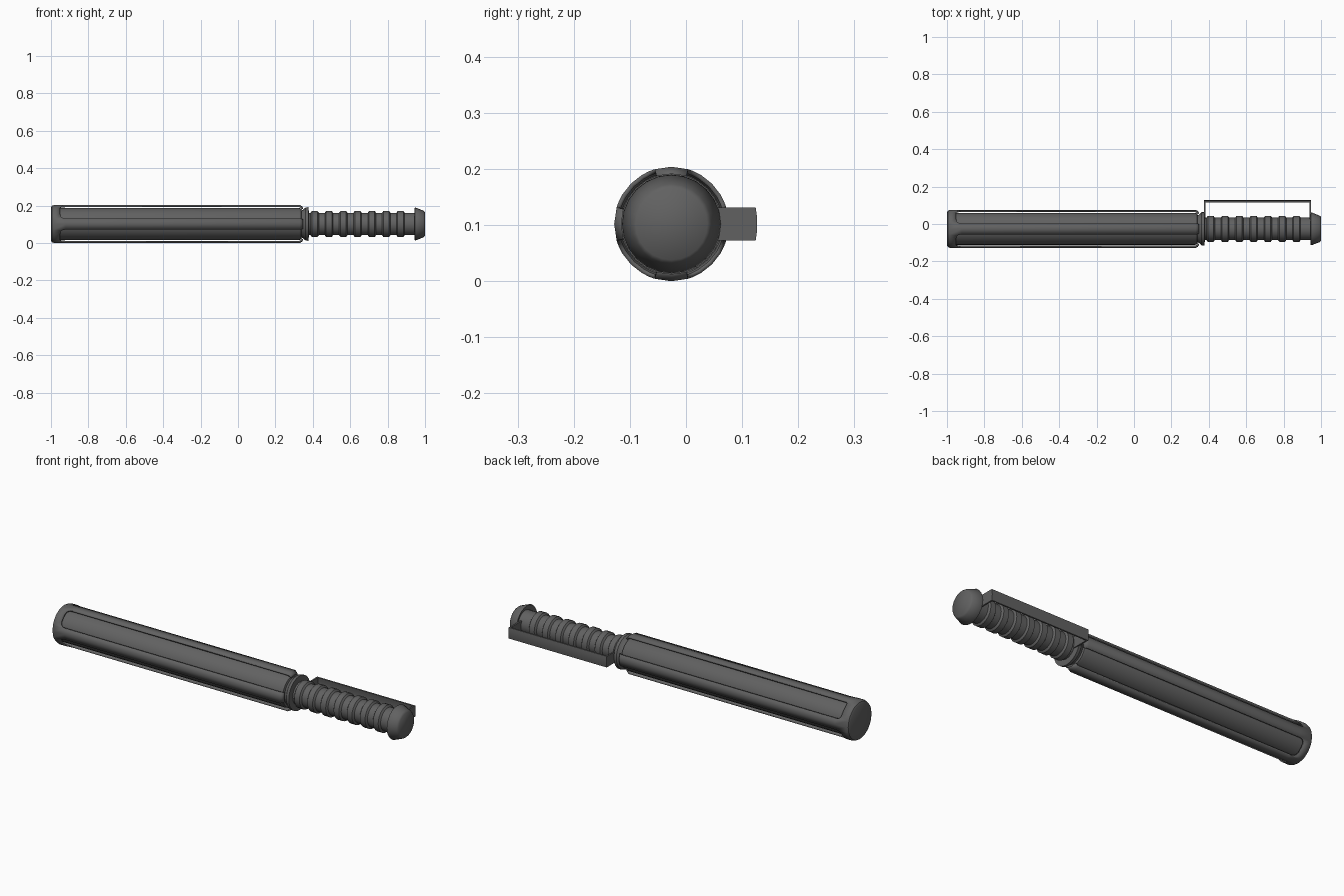
import bpy, bmesh
from math import sin, cos, radians, pi

if "Cube" in bpy.data.objects:
    bpy.data.objects.remove(bpy.data.objects["Cube"])

CY, CZ = -0.026, 0.102          # main axis, running along x

grey = bpy.data.materials.new("dark_grey")
grey.diffuse_color = (0.12, 0.12, 0.12, 1)
grey.use_nodes = True
grey.node_tree.nodes["Principled BSDF"].inputs["Base Color"].default_value = grey.diffuse_color


def pt(x, r, a):
    return (x, CY + r * sin(a), CZ + r * cos(a))


def finish(bm, name, angle=35):
    bmesh.ops.recalc_face_normals(bm, faces=bm.faces)
    me = bpy.data.meshes.new(name)
    bm.to_mesh(me)
    bm.free()
    ob = bpy.data.objects.new(name, me)
    bpy.context.collection.objects.link(ob)
    me.materials.append(grey)
    bpy.ops.object.select_all(action='DESELECT')
    ob.select_set(True)
    bpy.context.view_layer.objects.active = ob
    bpy.ops.object.shade_smooth_by_angle(angle=radians(angle))
    return ob


def lathe(name, profile, n=24, angle=35):
    """Revolve (x, r) points around the main axis, closing both ends."""
    bm = bmesh.new()
    rings = [[bm.verts.new(pt(x, r, 2 * pi * i / n)) for i in range(n)] for x, r in profile]
    for a, b in zip(rings, rings[1:]):
        for i in range(n):
            j = (i + 1) % n
            bm.faces.new((a[i], a[j], b[j], b[i]))
    bm.faces.new(rings[0])
    bm.faces.new(rings[-1])
    return finish(bm, name, angle)


# Outer sleeve: closed end cap and four ribs separated by round-cornered slots
cols = [(0, -0.922), (17, -0.922), (18.5, -0.938), (23, -0.948), (31, -0.951),
        (45, -0.951), (59, -0.951), (67, -0.948), (71.5, -0.938), (73, -0.922)]
angles = [(q * 90 + a, x) for q in range(4) for a, x in cols]
n = len(angles)
bm = bmesh.new()
rows = []
for x, r in [(-1, 0.088), (-0.995, 0.097), (-0.983, 0.102), (None, 0.102),
             (0.33, 0.102), (0.342, 0.095), (0.348, 0.086)]:
    rows.append([bm.verts.new(pt(ex if x is None else x, r, radians(a))) for a, ex in angles])
for k, (lo, hi) in enumerate(zip(rows, rows[1:])):
    for i in range(n):
        j = (i + 1) % n
        if k < 3 or i % len(cols) in (0, len(cols) - 1):
            bm.faces.new((lo[i], lo[j], hi[j], hi[i]))
bm.faces.new(rows[0])
bmesh.ops.delete(bm, geom=[v for v in bm.verts if not v.link_faces], context='VERTS')
sleeve = finish(bm, "slotted_sleeve")
mod = sleeve.modifiers.new("thickness", 'SOLIDIFY')
mod.thickness = 0.008
mod.offset = -1

# Inner core seen through the slots
lathe("inner_core", [(-0.985, 0.086), (0.325, 0.086), (0.337, 0.083), (0.342, 0.07)])

# Flared collar between sleeve and grip
lathe("collar", [(0.335, 0.072), (0.347, 0.075), (0.362, 0.089), (0.377, 0.090), (0.379, 0.06)])

# Ribbed grip: one shaft with evenly spaced chamfered rings
prof = [(0.37, 0.060)]
for i in range(7):
    c = 0.410 + 0.0765 * i
    prof += [(c - 0.022, 0.060), (c - 0.015, 0.070), (c + 0.015, 0.070), (c + 0.022, 0.060)]
prof.append((0.955, 0.060))
lathe("ribbed_grip", prof, angle=30)

# Pommel with tapered face
lathe("pommel", [(0.955, 0.060), (0.945, 0.086), (0.949, 0.088), (0.992, 0.071),
                 (1.0, 0.064)], angle=50)

# Hand guard: U-shaped strap following an arc around the axis
T = 0.008
path = [(0.375, 0.06), (0.375, 0.153), (0.946, 0.153), (0.946, 0.06),
        (0.946 - T, 0.06), (0.946 - T, 0.153 - T), (0.375 + T, 0.153 - T), (0.375 + T, 0.06)]
quads = [(0, 1, 6, 7), (1, 2, 5, 6), (2, 3, 4, 5)]
bm = bmesh.new()
secs = []
for h in (-0.029, -0.0145, 0, 0.0145, 0.029):
    secs.append([bm.verts.new((x, CY + (r * r - h * h) ** 0.5, CZ + h)) for x, r in path])
for a, b in zip(secs, secs[1:]):
    for i in range(8):
        j = (i + 1) % 8
        bm.faces.new((a[i], a[j], b[j], b[i]))
for s in (secs[0], secs[-1]):
    for q in quads:
        bm.faces.new([s[i] for i in q])
finish(bm, "hand_guard")
